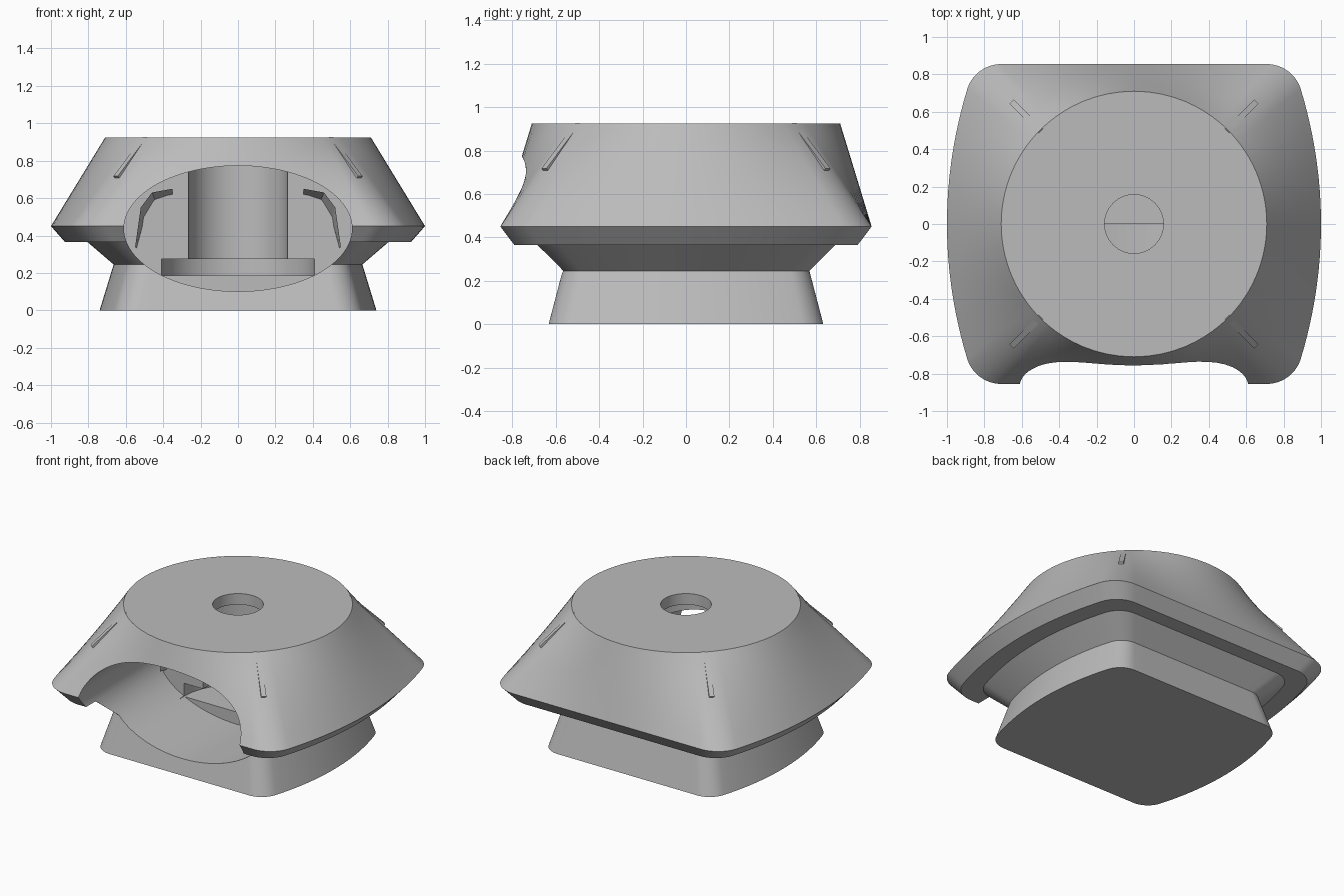
import bpy
import bmesh
from math import sin, cos, pi, radians, atan2
from mathutils import Matrix, Vector

if "Cube" in bpy.data.objects:
    bpy.data.objects.remove(bpy.data.objects["Cube"], do_unlink=True)

grey = bpy.data.materials.new("plain_grey")
grey.use_nodes = True
grey.diffuse_color = (0.5, 0.5, 0.5, 1)
grey.node_tree.nodes["Principled BSDF"].inputs["Base Color"].default_value = (0.5, 0.5, 0.5, 1)


def make_object(name, bm):
    bmesh.ops.recalc_face_normals(bm, faces=bm.faces)
    mesh = bpy.data.meshes.new(name)
    bm.to_mesh(mesh)
    bm.free()
    mesh.materials.append(grey)
    obj = bpy.data.objects.new(name, mesh)
    bpy.context.collection.objects.link(obj)
    return obj


def loft(name, rings, closed=False):
    """Skin a row of equal closed rings and cap both ends."""
    bm = bmesh.new()
    rows = [[bm.verts.new(p) for p in ring] for ring in rings]
    count = len(rows[0])
    for a, b in zip(rows, rows[1:]):
        for i in range(count):
            j = (i + 1) % count
            bm.faces.new((a[i], a[j], b[j], b[i]))
    bm.faces.new(rows[0])
    bm.faces.new(rows[-1])
    return make_object(name, bm)


def outline():
    """Rounded square: bowed sides, round corners, straight front and back."""
    side_end, radius, cx, cy = 0.724, 0.19, 0.71, 0.665
    quarter = []
    for i in range(12):
        y = side_end * i / 12
        quarter.append((1 - 0.208 * y * y, y))
    for i in range(13):
        a = radians(18 + 72 * i / 12)
        quarter.append((cx + radius * cos(a), cy + radius * sin(a)))
    for i in range(1, 9):
        quarter.append((cx * (1 - i / 8), cy + radius))
    half = quarter + [(-x, y) for x, y in reversed(quarter[:-1])]
    return half + [(x, -y) for x, y in reversed(half[1:-1])]


# Body: foot, flared neck, rim and roof blending into a round top
shape = outline()
levels = [(0.0, 0.74), (0.245, 0.665), (0.365, 0.805), (0.365, 0.925), (0.45, 1.0)]
rings = [[(x * s, y * s, z) for x, y in shape] for z, s in levels]
top_z, top_r = 0.925, 0.71
circle = [(top_r * cos(atan2(y, x)), top_r * sin(atan2(y, x))) for x, y in shape]
steps = 8
for k in range(1, steps + 1):
    t = k / steps
    rings.append([(x + (u - x) * t, y + (v - y) * t, 0.45 + (top_z - 0.45) * t)
                  for (x, y), (u, v) in zip(shape, circle)])
body = loft("body", rings)


def cut(name, location, scale, rotation=(0, 0, 0)):
    """Subtract a scaled cylinder from the body."""
    bpy.ops.mesh.primitive_cylinder_add(vertices=96, radius=1, depth=1,
                                        location=location, rotation=rotation)
    cutter = bpy.context.object
    cutter.name = name
    cutter.scale = scale
    cutter.hide_render = True
    bpy.context.view_layer.update()
    mod = body.modifiers.new(name, 'BOOLEAN')
    mod.operation = 'DIFFERENCE'
    mod.solver = 'EXACT'
    mod.object = cutter
    bpy.context.view_layer.objects.active = body
    bpy.ops.object.modifier_apply(modifier=mod.name)
    bpy.data.objects.remove(cutter, do_unlink=True)


# Oval front opening, upright shaft, wide floor recess and top hole
cut("opening_cutter", (0, -0.6, 0.437), (0.61, 0.336, 1.2), (pi / 2, 0, 0))
cut("shaft_cutter", (0, 0, 0.535), (0.265, 0.265, 0.63))
cut("recess_cutter", (0, 0, 0.23), (0.41, 0.41, 0.09))
cut("top_hole_cutter", (0, 0, 0.9), (0.157, 0.157, 0.3))

bpy.ops.object.select_all(action='DESELECT')
body.select_set(True)
bpy.context.view_layer.objects.active = body
bpy.ops.object.shade_smooth_by_angle(angle=radians(25))

# Raised bars running down the four roof corners
corners = [("front_left", 1, -1), ("front_right", -1, -1),
           ("back_left", 1, 1), ("back_right", -1, 1)]
for label, sx, sy in corners:
    upper = Vector((0.495 * sx, 0.495 * sy, 0.92))
    lower = Vector((0.65 * sx, 0.65 * sy, 0.712))
    along = (lower - upper).normalized()
    across = Vector((-sy, sx, 0)).normalized()
    outward = along.cross(across)
    if outward.z < 0:
        outward = -outward
    ends = []
    for p in (upper, lower):
        ends.append([p + across * a * 0.016 + outward * b
                     for a, b in ((-1, -0.03), (1, -0.03), (1, 0.008), (-1, 0.008))])
    loft(label + "_roof_bar", ends)

# Curved wedge ribs on the inner back wall
outer = [(0.35, 0.65), (0.46, 0.63), (0.52, 0.55), (0.55, 0.34)]
inner = [(0.35, 0.61), (0.44, 0.58), (0.5, 0.48), (0.54, 0.33)]
for label, side in (("left", 1), ("right", -1)):
    sections = [[(side * ox, -0.06, oz), (side * ox, 0.02, oz), (side * ix, 0.02, iz)]
                for (ox, oz), (ix, iz) in zip(outer, inner)]
    loft(label + "_inner_rib", sections)
